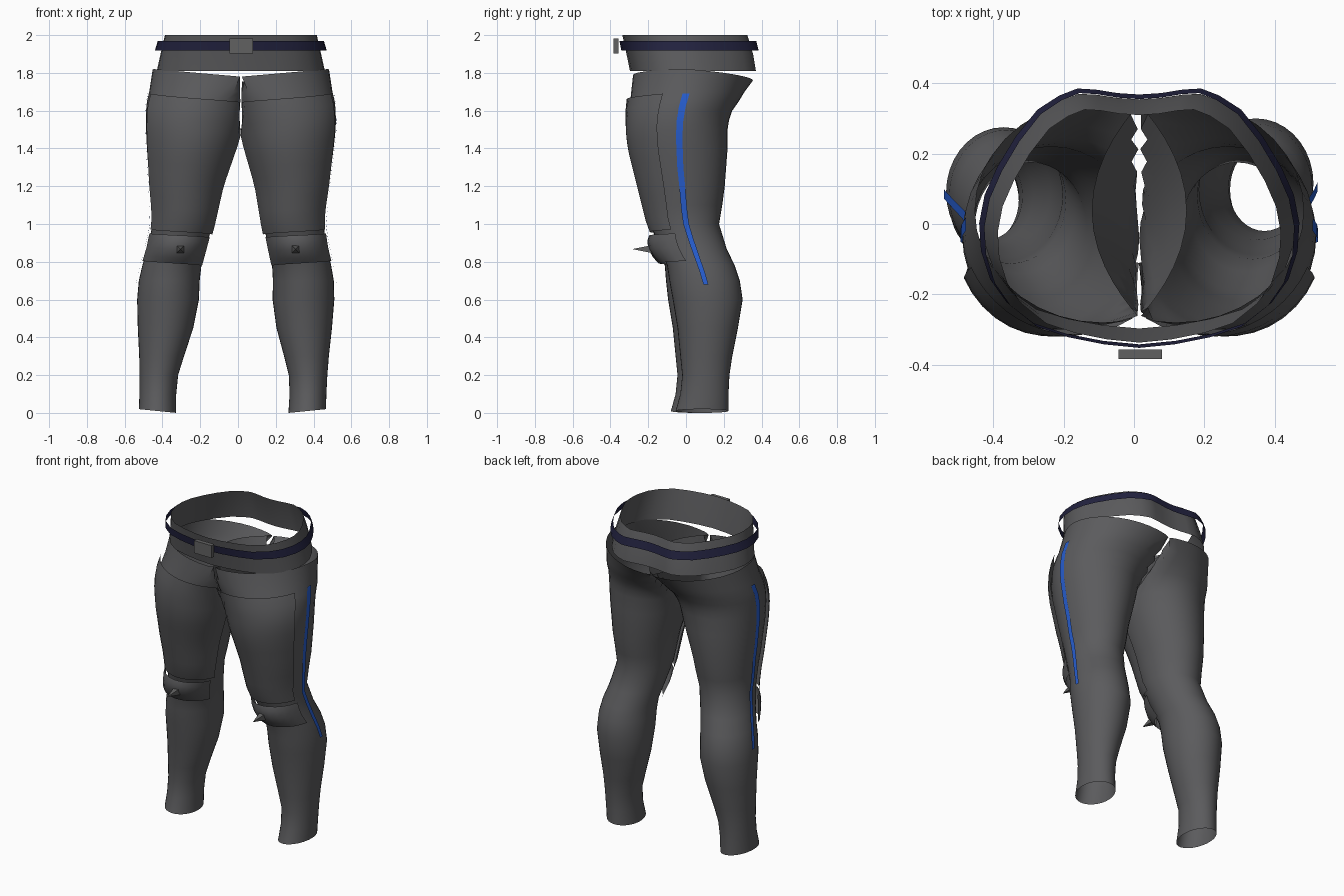
import bpy, bmesh, math

if "Cube" in bpy.data.objects:
    bpy.data.objects.remove(bpy.data.objects["Cube"])

def material(name, rgb):
    m = bpy.data.materials.new(name)
    m.diffuse_color = (*rgb, 1)
    m.use_nodes = True
    m.node_tree.nodes["Principled BSDF"].inputs["Base Color"].default_value = m.diffuse_color
    return m

GREY = material("dark grey cloth", (0.105, 0.105, 0.11))
METAL = material("grey metal", (0.12, 0.12, 0.12))
NAVY = material("navy belt", (0.016, 0.016, 0.05))
BLUE = material("blue stripe", (0.02, 0.11, 0.62))

# leg cross-sections: height, inner x, outer x, front y, back y
LEG = [(0.0, .297, .495, -.055, .225), (0.1, .3, .495, -.03, .225), (0.2, .293, .497, -.02, .23),
       (0.3, .265, .502, -.03, .245), (0.45, .22, .514, -.045, .275), (0.6, .195, .522, -.07, .3),
       (0.7, .194, .516, -.088, .285), (0.78, .187, .5, -.1, .258), (0.87, .165, .475, -.135, .215),
       (1.0, .135, .452, -.19, .175), (1.1, .115, .46, -.215, .192), (1.2, .095, .474, -.24, .205),
       (1.4, .03, .494, -.29, .22), (1.5, 0.0, .502, -.3, .22), (1.55, -.025, .503, -.3, .228),
       (1.6, -.06, .502, -.3, .245), (1.65, -.115, .497, -.295, .28), (1.7, -.18, .485, -.29, .31),
       (1.8, -.26, .467, -.28, .355)]

def section(z):
    for a, b in zip(LEG, LEG[1:]):
        if z <= b[0]:
            break
    t = max(0, min(1, (z - a[0]) / (b[0] - a[0])))
    xi, xo, yf, yb = [p + (q - p) * t for p, q in zip(a[1:], b[1:])]
    return (xi + xo) / 2, (xo - xi) / 2, (yf + yb) / 2, (yb - yf) / 2

def surf(z, deg, off=0.0, offy=None):
    """Point on the leg: 0 deg is the outer side, -90 the front."""
    cx, rx, cy, ry = section(z)
    a = math.radians(deg)
    oy = off if offy is None else offy
    x, y = cx + (rx + off) * math.cos(a), cy + (ry + oy) * math.sin(a)
    if x < 0:      # inner wall bows away from the crotch line
        half = (ry + oy) * math.sqrt(max(1e-4, 1 - (cx / (rx + off)) ** 2))
        x = max(0, 0.135 * (z - 1.5) / 0.3 * (1 - ((y - cy) / half) ** 2))
    return [x, y, z]

def place(p, s):
    """Put a leg point on side s, with the slight sway of the pose."""
    x, y, z = p
    sway = 0.015 - 0.045 * (1 - min(z, 1.5) / 1.5)
    step = -0.025 * max(0, min(1, (.95 - z) / .35)) if s < 0 else 0
    return (s * x + sway, y + step, z)

def grid(name, rows, mat, closed=False, flip=False):
    bm = bmesh.new()
    vs = [[bm.verts.new(p) for p in r] for r in rows]
    n = len(rows[0])
    for r in range(len(rows) - 1):
        for c in range(n if closed else n - 1):
            d = (c + 1) % n
            q = [vs[r][c], vs[r][d], vs[r + 1][d], vs[r + 1][c]]
            bm.faces.new(q[::-1] if flip else q)
    return finish(name, bm, mat)

def finish(name, bm, mat, angle=50):
    me = bpy.data.meshes.new(name)
    bm.to_mesh(me)
    bm.free()
    ob = bpy.data.objects.new(name, me)
    bpy.context.collection.objects.link(ob)
    me.materials.append(mat)
    bpy.ops.object.select_all(action='DESELECT')
    ob.select_set(True)
    bpy.context.view_layer.objects.active = ob
    bpy.ops.object.shade_smooth_by_angle(angle=math.radians(angle))
    return ob

STRIPE = [(0.0, 1.69), (-.02, 1.62), (-.033, 1.54), (-.036, 1.45), (-.03, 1.3), (-.02, 1.2),
          (-.01, 1.08), (0.0, 1.0), (.025, .92), (.06, .82), (.085, .75), (.105, .68)]

for s, side in ((1, "right"), (-1, "left")):
    flip = s < 0
    # trouser leg: open tube with a slanted hem and rim
    rows = []
    for row in LEG:
        ring = [surf(row[0], 360 * i / 36) for i in range(36)]
        for p in ring:
            if row[0] == 0:
                p[2] = max(0, 0.02 * (p[0] - .297) / .2)
            if row[0] == 1.8:
                p[2] = 1.78 + 0.04 * p[0] / .46 - 0.08 * max(0, p[1])
        rows.append([place(p, s) for p in ring])
    grid(side + "_trouser_leg", rows, GREY, True, flip)

    # thigh plate
    rows = []
    for j in range(13):
        t = j / 12
        row = []
        for i in range(15):
            u = i / 14                                   # 0 inner, 1 outer
            z = (0.945 + 0.025 * u) * (1 - t) + (1.645 + 0.045 * u) * t
            inner = -165 + 48 * max(0, z - 1.5) / .2
            row.append(place(surf(z, inner + (-24 - inner) * u, 0.02), s))
        rows.append(row)
    grid(side + "_thigh_plate", rows, GREY, False, flip)

    # knee pad
    rows = []
    for t, oy in ((0, .03), (.2, .048), (.5, .06), (.8, .05), (1, .03)):
        row = []
        for i in range(11):
            u = i / 10
            z = (0.78 + 0.025 * u) * (1 - t) + (0.93 + 0.02 * u) * t
            row.append(place(surf(z, -158 + 139 * u, 0.016, oy), s))
        rows.append(row)
    grid(side + "_knee_pad", rows, GREY, False, flip)

    # four-sided knee spike
    bm = bmesh.new()
    base = [bm.verts.new((s * .305 + dx * .02, -.185, .867 + dz * .02))
            for dx, dz in ((-1, -1), (1, -1), (1, 1), (-1, 1))]
    tip = bm.verts.new((s * .305, -.285, .867))
    for i in range(4):
        bm.faces.new((base[i], base[(i + 1) % 4], tip))
    bm.faces.new(base[::-1])
    finish(side + "_knee_spike", bm, METAL, angle=20)

    # blue side stripe
    rows = []
    for y, z in reversed(STRIPE):
        _, _, cy, ry = section(z)
        w = 0.012 + 0.006 * (z - .68)
        off = 0.006 if z > 1.1 else 0.014
        rows.append([place(surf(z, math.degrees(math.asin((y + d - cy) / ry)), off), s)
                     for d in (-w, w)])
    grid(side + "_stripe", rows, BLUE, False, flip)

# waist outline, back centre to front centre
WAIST = [(0, .365), (.06, .369), (.12, .379), (.17, .382), (.22, .362), (.28, .322), (.34, .245),
         (.39, .16), (.425, .08), (.44, 0), (.435, -.08), (.41, -.16), (.365, -.225),
         (.29, -.285), (.2, -.315), (.1, -.335), (0, -.345)]
OUTLINE = [(-x, y) for x, y in WAIST] + WAIST[-2:0:-1]

def waist_ring(z, half, front, back):
    return [(x * half / .44 + .015, front + (y + .345) / .727 * (back - front), z) for x, y in OUTLINE]

# waistband leaning inwards towards the top
grid("waistband", [waist_ring(1.81, .445, -.297, .37), waist_ring(1.9, .425, -.315, .355),
                   waist_ring(2.0, .402, -.337, .325)], GREY, True)
# belt and buckle
grid("belt", [waist_ring(1.918, .455, -.342, .385), waist_ring(1.968, .44, -.352, .372)],
     NAVY, True)
bm = bmesh.new()
bmesh.ops.create_cube(bm, size=1)
for v in bm.verts:
    v.co = (v.co.x * .124 + .018, v.co.y * .027 - .37, v.co.z * .08 + 1.942)
finish("buckle", bm, METAL, angle=30)
